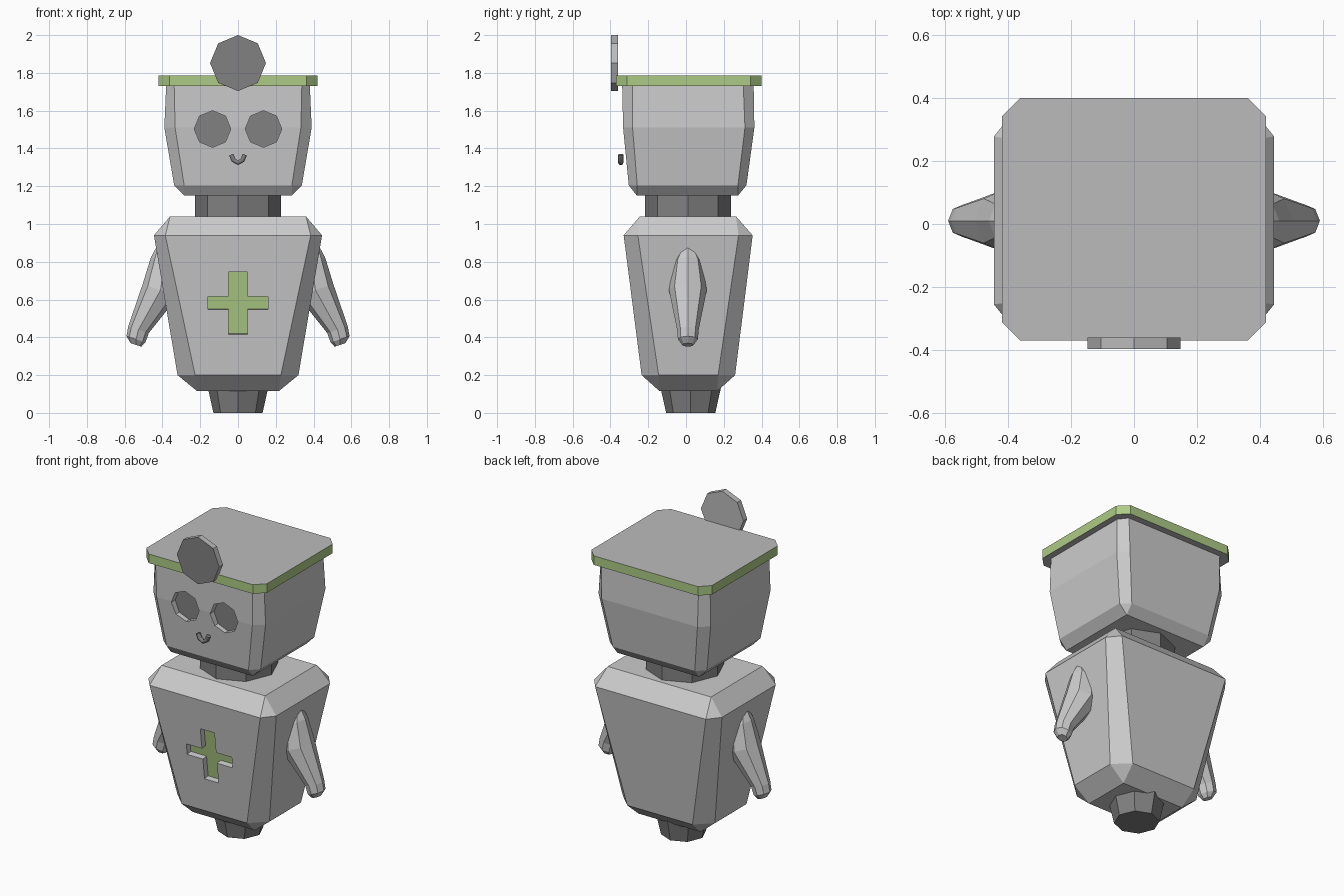
import bpy, bmesh, math
from mathutils import Vector, Matrix

if "Cube" in bpy.data.objects:
    bpy.data.objects.remove(bpy.data.objects["Cube"])


def material(name, rgb):
    m = bpy.data.materials.new(name)
    m.diffuse_color = (*rgb, 1)
    m.use_nodes = True
    m.node_tree.nodes["Principled BSDF"].inputs["Base Color"].default_value = m.diffuse_color
    return m


GREEN = material("soft_green", (0.42, 0.60, 0.24))
DARK = material("dark_grey", (0.22, 0.22, 0.22))
GREY = material("plain_grey", (0.5, 0.5, 0.5))


def loft(name, rings, mat=None):
    """Skin a stack of equal-sized vertex rings and cap both ends."""
    bm = bmesh.new()
    loops = [[bm.verts.new(p) for p in r] for r in rings]
    n = len(loops[0])
    for a, b in zip(loops, loops[1:]):
        for i in range(n):
            j = (i + 1) % n
            bm.faces.new((a[i], a[j], b[j], b[i]))
    bm.faces.new(loops[0][::-1])
    bm.faces.new(loops[-1])
    bmesh.ops.remove_doubles(bm, verts=bm.verts, dist=1e-4)
    bmesh.ops.recalc_face_normals(bm, faces=bm.faces)
    me = bpy.data.meshes.new(name)
    bm.to_mesh(me)
    bm.free()
    if mat:
        me.materials.append(mat)
    ob = bpy.data.objects.new(name, me)
    bpy.context.collection.objects.link(ob)
    return ob


def box_ring(z, x, y0, y1, cx=0, cy=0):
    """Rectangle with chamfered corners (cx, cy = chamfer sizes)."""
    return [(-x + cx, y0, z), (x - cx, y0, z), (x, y0 + cy, z), (x, y1 - cy, z),
            (x - cx, y1, z), (-x + cx, y1, z), (-x, y1 - cy, z), (-x, y0 + cy, z)]


def oct_ring(center, u, v, r):
    c, u, v = Vector(center), Vector(u), Vector(v)
    return [c + r * (math.cos(k * math.pi / 4) * u + math.sin(k * math.pi / 4) * v)
            for k in range(8)]


def upright(name, y, rings, mat=None):
    return loft(name, [oct_ring((0, y, z), (1, 0, 0), (0, 1, 0), r) for z, r in rings], mat)


def facing_disc(name, x, z, r, y0, y1, mat=None):
    return loft(name, [oct_ring((x, y, z), (1, 0, 0), (0, 0, 1), r) for y in (y0, y1)], mat)


def cut(target, cutter):
    cutter.hide_render = True
    cutter.hide_viewport = True
    mod = target.modifiers.new("recess", 'BOOLEAN')
    mod.operation = 'DIFFERENCE'
    mod.solver = 'EXACT'
    mod.object = cutter


# Foot, body and neck
upright("foot", 0.025, [(0, 0.13), (0.2, 0.175)], DARK)
body = loft("body", [box_ring(0.115, 0.216, -0.14, 0.165),
                     box_ring(0.2, 0.32, -0.235, 0.26, 0.093, 0.09),
                     box_ring(0.94, 0.445, -0.33, 0.353, 0.06, 0.075),
                     box_ring(1.04, 0.36, -0.245, 0.265)])
upright("neck", 0.01, [(1.0, 0.227), (1.19, 0.227)], DARK)

# Cross recessed into the sloping chest
A, B, H, V = 0.158, 0.049, 0.167, 0.035
CROSS = [(-B, -H), (B, -H), (B, -V), (A, -V), (A, V), (B, V),
         (B, H), (-B, H), (-B, V), (-A, V), (-A, -V), (-B, -V)]
TILT = Matrix.Translation((0, -0.284, 0.581)) @ Matrix.Rotation(math.atan(0.095 / 0.74), 4, 'X')


def cross(name, y0, y1, mat=None):
    ob = loft(name, [[(x, y, z) for x, z in CROSS] for y in (y0, y1)], mat)
    ob.data.transform(TILT)
    return ob


cut(body, cross("cross_cutter", -0.1, 0.04))
cross("chest_cross", 0.037, 0.05, GREEN)

# Head with two recessed eyes
head = loft("head", [box_ring(1.15, 0.285, -0.26, 0.275),
                     box_ring(1.205, 0.338, -0.303, 0.32, 0.053, 0.045),
                     box_ring(1.51, 0.39, -0.333, 0.362, 0.057, 0.05),
                     box_ring(1.74, 0.38, -0.338, 0.358, 0.042, 0.055)])
for side, s in (("left", -1), ("right", 1)):
    cut(head, facing_disc(side + "_eye_cutter", s * 0.135, 1.503, 0.097, -0.5, -0.29))
    facing_disc(side + "_eye", s * 0.135, 1.503, 0.097, -0.293, -0.28, DARK)

# Smile
cu = bpy.data.curves.new("smile", 'CURVE')
cu.dimensions = '3D'
cu.bevel_depth = 0.014
cu.bevel_resolution = 1
cu.use_fill_caps = True
path = [(-0.036, 1.367), (-0.024, 1.338), (0, 1.324), (0.024, 1.338), (0.036, 1.367)]
sp = cu.splines.new('POLY')
sp.points.add(len(path) - 1)
for p, (x, z) in zip(sp.points, path):
    p.co = (x, -0.345, z, 1)
cu.materials.append(DARK)
bpy.context.collection.objects.link(bpy.data.objects.new("smile", cu))

# Flat cap: grey plate with a green rim
cap = loft("cap", [box_ring(z, 0.42, -0.37, 0.4, 0.058, 0.058) for z in (1.73, 1.787)], GREY)
cap.data.materials.append(GREEN)
for f in cap.data.polygons:
    f.material_index = int(abs(f.normal.z) < 0.5)

# Round head mirror with a dark front
disc = facing_disc("head_mirror", 0, 1.852, 0.148, -0.397, -0.36, GREY)
disc.data.materials.append(DARK)
for f in disc.data.polygons:
    f.material_index = int(f.normal.y < -0.9)

# Arms: tapered octagonal limbs, (x, z, radius) along the axis
ARM = [(0.40, 0.885, 0.025), (0.39, 0.80, 0.075), (0.41, 0.65, 0.1),
       (0.527, 0.44, 0.057), (0.54, 0.39, 0.053), (0.54, 0.36, 0.03)]
for side, s in (("left", -1), ("right", 1)):
    loft(side + "_arm", [oct_ring((s * x, 0.01, z), (s * 0.95, 0, 0.31), (0, 1, 0), r)
                         for x, z, r in ARM])
